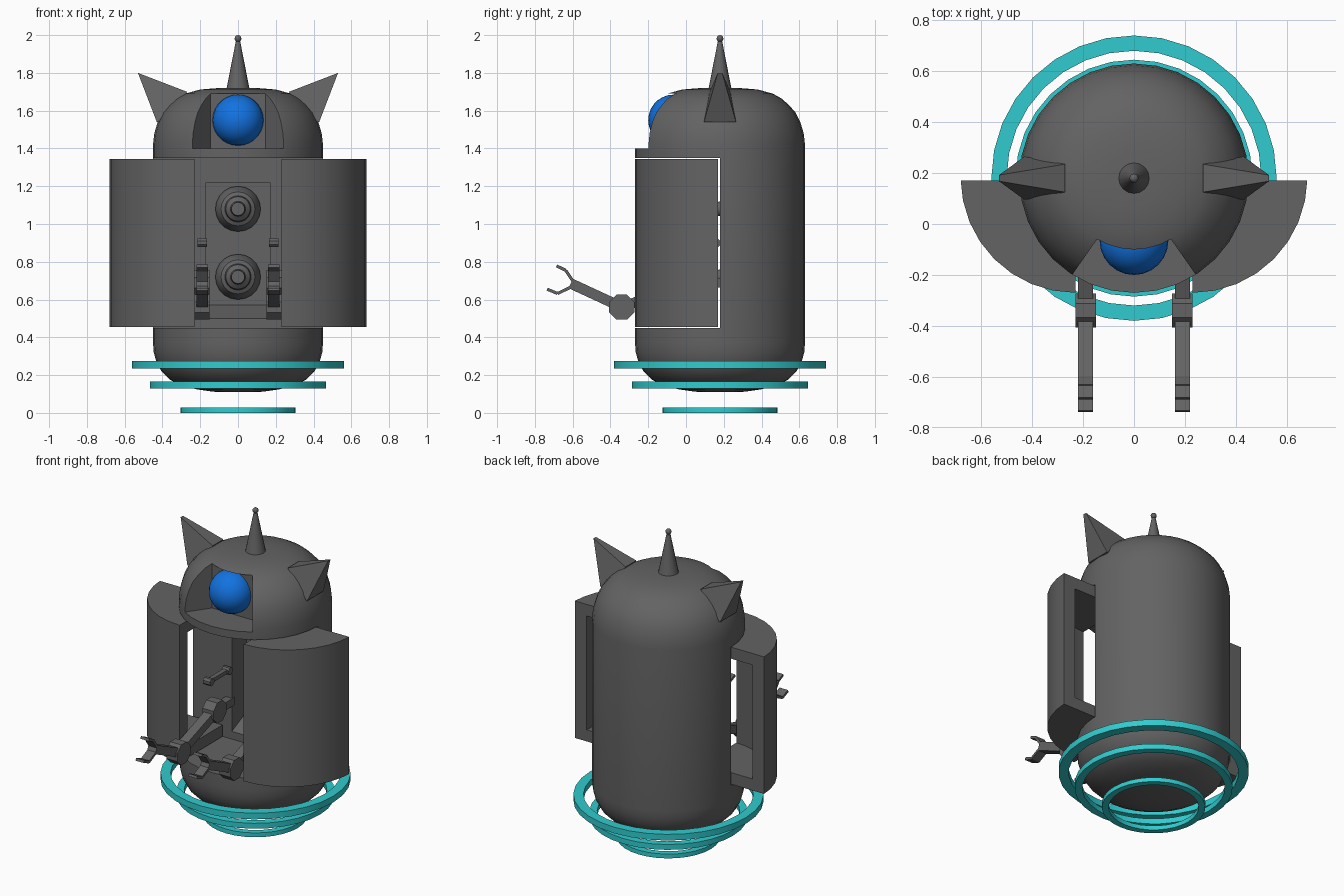
import bpy, bmesh, math
from mathutils import Vector, Matrix

if "Cube" in bpy.data.objects:
    bpy.data.objects.remove(bpy.data.objects["Cube"])

CY = 0.18          # y of the robot's vertical axis
SEG = 32


def material(name, rgb):
    m = bpy.data.materials.new(name)
    m.diffuse_color = (*rgb, 1)
    m.use_nodes = True
    m.node_tree.nodes["Principled BSDF"].inputs["Base Color"].default_value = m.diffuse_color
    return m


GREY = material("dark_grey", (0.125, 0.125, 0.125))
TEAL = material("teal", (0.03, 0.60, 0.62))
BLUE = material("blue", (0.006, 0.17, 0.75))


def finish(name, bm, mat, smooth=None):
    bmesh.ops.recalc_face_normals(bm, faces=bm.faces)
    me = bpy.data.meshes.new(name)
    bm.to_mesh(me)
    bm.free()
    me.materials.append(mat)
    ob = bpy.data.objects.new(name, me)
    bpy.context.collection.objects.link(ob)
    if smooth:
        shade(ob, smooth)
    return ob


def activate(ob):
    bpy.ops.object.select_all(action='DESELECT')
    ob.select_set(True)
    bpy.context.view_layer.objects.active = ob


def shade(ob, angle):
    activate(ob)
    bpy.ops.object.shade_smooth_by_angle(angle=math.radians(angle))


def lathe(name, profile, mat, centre=(0, CY, 0), axis='Z', smooth=35, closed=False, seg=SEG):
    """Revolve (radius, height) points; axis 'Y' turns the height towards +y."""
    bm = bmesh.new()
    rings = []
    for r, h in profile:
        n = 1 if r == 0 else seg
        ring = []
        for i in range(n):
            a = math.tau * i / seg
            p = Vector((r * math.cos(a), r * math.sin(a), h))
            if axis == 'Y':
                p = Vector((p.x, p.z, -p.y))
            ring.append(bm.verts.new(p + Vector(centre)))
        rings.append(ring)
    pairs = list(zip(rings, rings[1:])) + ([(rings[-1], rings[0])] if closed else [])
    for a, b in pairs:
        for i in range(seg):
            j = (i + 1) % seg
            quad = [a[i % len(a)], a[j % len(a)], b[j % len(b)], b[i % len(b)]]
            bm.faces.new(list(dict.fromkeys(quad)))
    return finish(name, bm, mat, smooth)


def prism(name, outline, offset, mat=GREY, smooth=None):
    """Extrude a planar outline of 3D points by an offset."""
    bm = bmesh.new()
    f = bm.faces.new([bm.verts.new(p) for p in outline])
    ext = bmesh.ops.extrude_face_region(bm, geom=[f], use_keep_orig=True)
    verts = [v for v in ext['geom'] if isinstance(v, bmesh.types.BMVert)]
    bmesh.ops.translate(bm, verts=verts, vec=Vector(offset))
    return finish(name, bm, mat, smooth)


def cut(ob, cutter):
    mod = ob.modifiers.new("cut", 'BOOLEAN')
    mod.operation, mod.solver, mod.object = 'DIFFERENCE', 'EXACT', cutter
    activate(ob)
    bpy.ops.object.modifier_apply(modifier=mod.name)
    bpy.data.objects.remove(cutter)


def bar(name, x, p, q, width, thick):
    """Box strut between two (y, z) points."""
    d = Vector((q[0] - p[0], q[1] - p[1]))
    n = Vector((-d.y, d.x)).normalized() * thick / 2
    pts = [(p[0] + n.x, p[1] + n.y), (q[0] + n.x, q[1] + n.y),
           (q[0] - n.x, q[1] - n.y), (p[0] - n.x, p[1] - n.y)]
    return prism(name, [(x - width / 2, *c) for c in pts], (width, 0, 0))


def joint(name, x, c, r, width):
    """Octagonal pivot with its axle along x."""
    pts = [(x - width / 2, c[0] + r * math.cos((i + .5) * math.pi / 4),
            c[1] + r * math.sin((i + .5) * math.pi / 4)) for i in range(8)]
    return prism(name, pts, (width, 0, 0))


# Body capsule
body = lathe("body", [(0, .11), (.13, .112), (.22, .125), (.30, .145), (.36, .175), (.405, .22),
                      (.432, .27), (.446, .32), (.45, .37), (.45, 1.42), (.443, 1.48),
                      (.425, 1.54), (.40, 1.59), (.365, 1.63), (.325, 1.665), (.28, 1.69),
                      (.20, 1.712), (.10, 1.72), (0, 1.72)], GREY, smooth=None)
# Open front half, equipment bay with sloping floor, eye recess
cut(body, prism("cut_front", [(-1, -1, .45), (1, -1, .45), (1, CY, .45), (-1, CY, .45)], (0, 0, .9)))
cut(body, prism("cut_bay", [(-.17, .1, .50), (-.17, .18, .50), (-.17, .33, .57),
                            (-.17, .33, 1.22), (-.17, .1, 1.22)], (.34, 0, 0)))
cut(body, prism("cut_eye", [(-.145, -.06, 1.40), (.145, -.06, 1.40),
                            (.32, -.31, 1.40), (-.32, -.31, 1.40)], (0, 0, .29)))
shade(body, 35)

# Eye
bm = bmesh.new()
bmesh.ops.create_uvsphere(bm, u_segments=24, v_segments=14, radius=.135,
                          matrix=Matrix.Translation((0, -.065, 1.55)))
finish("eye", bm, BLUE, 40)

# Antenna
lathe("antenna", [(0, 1.69), (.065, 1.70), (.06, 1.72), (.012, 1.965), (0, 1.965)], GREY, seg=16)
bm = bmesh.new()
bmesh.ops.create_uvsphere(bm, u_segments=12, v_segments=8, radius=.018,
                          matrix=Matrix.Translation((0, CY, 1.982)))
finish("antenna_ball", bm, GREY, 50)

# Hover rings
for name, ro, ri, z0, z1 in (("upper_ring", .56, .50, .235, .275),
                             ("middle_ring", .465, .42, .13, .165),
                             ("lower_ring", .305, .265, 0, .028)):
    lathe(name, [(ro, z0), (ro, z1), (ri, z1), (ri, z0)], TEAL, closed=True)

# Bay nozzles, tapering forwards
for name, z in (("upper_nozzle", 1.08), ("lower_nozzle", .72)):
    lathe(name, [(0, .34), (.12, .34), (.12, .31), (.09, .25), (.07, .24), (.065, .21),
                 (.04, .19), (.035, .15), (0, .15)], GREY, centre=(0, 0, z), axis='Y', seg=20)


def quarter(s, r, y, z):
    arc = [(s * (.23 + r * math.sin(a)), CY - r * math.cos(a), z)
           for a in (math.pi / 2 * i / 8 for i in range(9))]
    arc[-1] = (arc[-1][0], y, z)
    return arc + [(s * .23, y, z)]


for side, s in (("left", -1), ("right", 1)):
    # Hollow quarter-round door, slid outwards
    door = prism(side + "_door", quarter(s, .45, .17, .455), (0, 0, .89))
    inner = [(x - s * .02 if abs(x) < .2301 else x, y, z) for x, y, z in quarter(s, .37, .25, .53)]
    cut(door, prism("cut_door", inner, (0, 0, .74)))
    shade(door, 35)

    # Pointed ear
    bm = bmesh.new()
    for x, w, z in ((.43, .085, 1.54), (.27, .055, 1.70), (.53, .012, 1.80), (.33, .05, 1.54)):
        for t in (-1, 1):
            bm.verts.new((s * x, CY + t * w, z))
    bmesh.ops.convex_hull(bm, input=bm.verts)
    finish(side + "_ear", bm, GREY)

    # Folding arm with claw
    x = s * .19
    wrist, elbow, shoulder = (-.61, .685), (-.34, .56), (.03, .69)
    joint(side + "_elbow", x, elbow, .072, .08)
    joint(side + "_shoulder", x, shoulder, .072, .08)
    bar(side + "_forearm", x, elbow, wrist, .06, .055)
    bar(side + "_upper_arm", x, shoulder, elbow, .06, .055)
    bar(side + "_arm_mount", x, shoulder, (.20, .69), .05, .05)
    for tag, path in (("upper", [(-.60, .70), (-.637, .755), (-.685, .778)]),
                      ("lower", [(-.605, .668), (-.68, .632), (-.735, .655)])):
        for i in (0, 1):
            bar(f"{side}_{tag}_claw_{i + 1}", x, path[i], path[i + 1], .06, .016)
    # Small rod above the arm
    bar(side + "_rod", x, (.20, .90), (-.03, .90), .03, .025)
    for i, y in enumerate((-.03, .16)):
        joint(f"{side}_rod_knob_{i + 1}", x, (y, .90), .024, .05)
